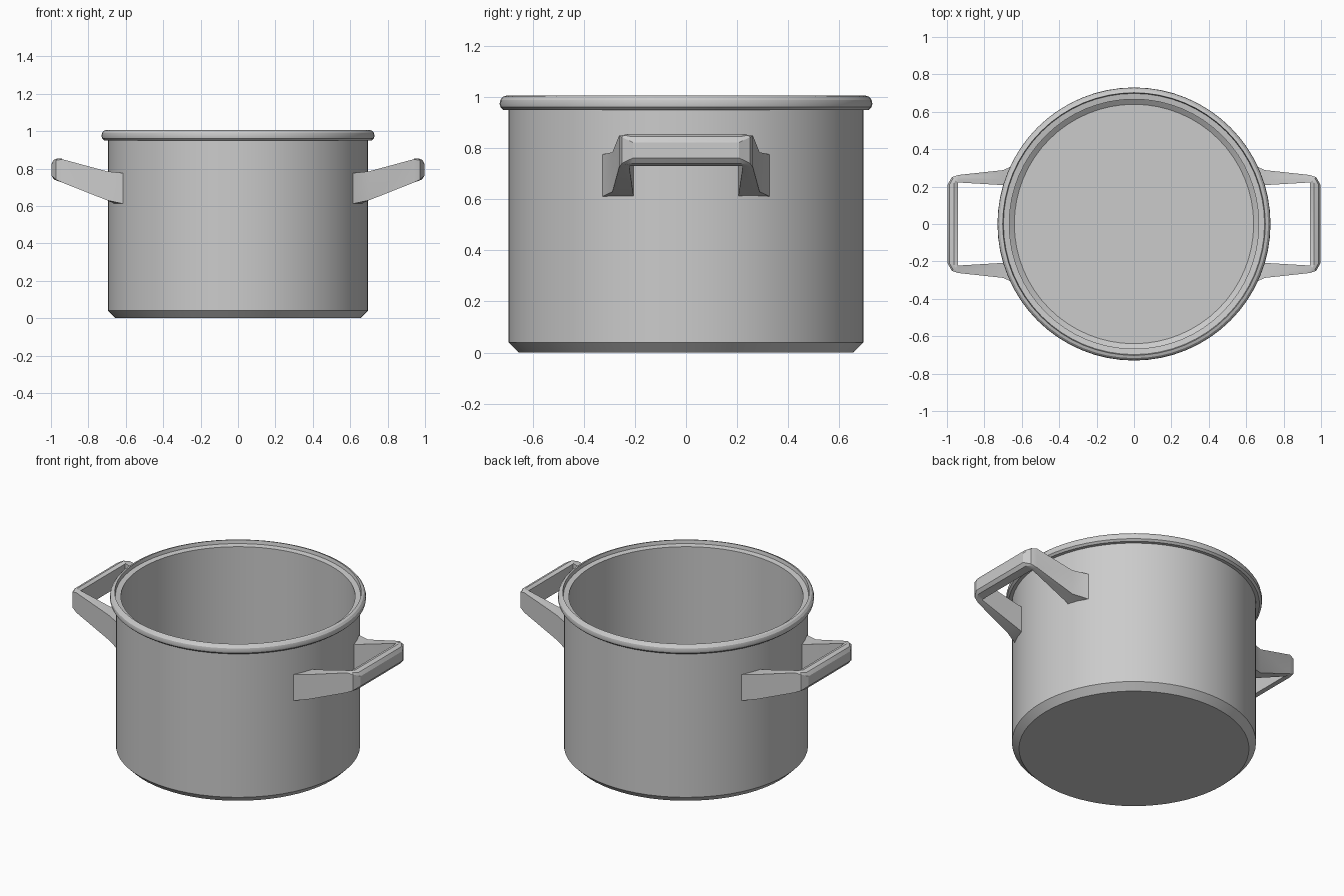
import bpy, bmesh, math

if "Cube" in bpy.data.objects:
    bpy.data.objects.remove(bpy.data.objects["Cube"])


def finish(bm, name):
    bmesh.ops.remove_doubles(bm, verts=bm.verts[:], dist=1e-5)
    bmesh.ops.recalc_face_normals(bm, faces=bm.faces[:])
    mesh = bpy.data.meshes.new(name)
    bm.to_mesh(mesh)
    bm.free()
    ob = bpy.data.objects.new(name, mesh)
    bpy.context.collection.objects.link(ob)
    bpy.ops.object.select_all(action='DESELECT')
    ob.select_set(True)
    bpy.context.view_layer.objects.active = ob
    bpy.ops.object.shade_smooth_by_angle(angle=math.radians(25))
    return ob


def lathe(name, profile, segments=64):
    bm = bmesh.new()
    verts = [bm.verts.new((r, 0, z)) for r, z in profile]
    edges = [bm.edges.new(p) for p in zip(verts, verts[1:])]
    bmesh.ops.spin(bm, geom=verts + edges, cent=(0, 0, 0), axis=(0, 0, 1),
                   angle=math.tau, steps=segments, use_duplicate=False)
    return finish(bm, name)


# Pot body: chamfered base, straight wall, rolled rim with lid seat, hollow inside
lathe("pot_body", [
    (0, 0), (0.655, 0), (0.695, 0.04), (0.695, 0.95),
    (0.715, 0.95), (0.727, 0.961), (0.73, 0.975), (0.727, 0.99),
    (0.717, 1.002), (0.702, 1.007), (0.698, 0.985), (0.667, 0.98),
    (0.667, 0.06), (0.64, 0.04), (0, 0.04)])


# Handle cross-sections from wall to grip: inner xy, outer xy, z low, z high, rounding
HALF = [
    ((0.655, 0.205), (0.605, 0.33), 0.61, 0.775, 0.0),
    ((0.700, 0.208), (0.700, 0.288), 0.63, 0.785, 0.0),
    ((0.940, 0.222), (0.940, 0.262), 0.725, 0.85, 0.0),
    ((0.940, 0.221), (0.974, 0.25), 0.73, 0.855, 0.012),
    ((0.940, 0.220), (0.998, 0.208), 0.73, 0.855, 0.032),
]


def handle(name, side):
    bm = bmesh.new()
    mirrored = [((i[0], -i[1]), (o[0], -o[1]), lo, hi, c)
                for i, o, lo, hi, c in reversed(HALF)]
    rings = []
    for i, o, lo, hi, c in HALF + mirrored:
        ring = []
        for t, z in ((0, lo), (0, hi - c * 0.25), (0.4, hi), (0.8, hi - c * 0.3),
                     (1, hi - c), (1, lo + c), (0.75, lo + c * 0.35)):
            ring.append(bm.verts.new((side * (i[0] + (o[0] - i[0]) * t),
                                      i[1] + (o[1] - i[1]) * t, z)))
        rings.append(ring)
    for a, b in zip(rings, rings[1:]):
        for k in range(len(a)):
            n = (k + 1) % len(a)
            # duplicate corners collapse where the section is not rounded
            bm.faces.new((a[k], a[n], b[n], b[k]))
    bm.faces.new(rings[0])
    bm.faces.new(rings[-1])
    return finish(bm, name)


# Two matching side handles
for label, side in (("right_handle", 1), ("left_handle", -1)):
    handle(label, side)
